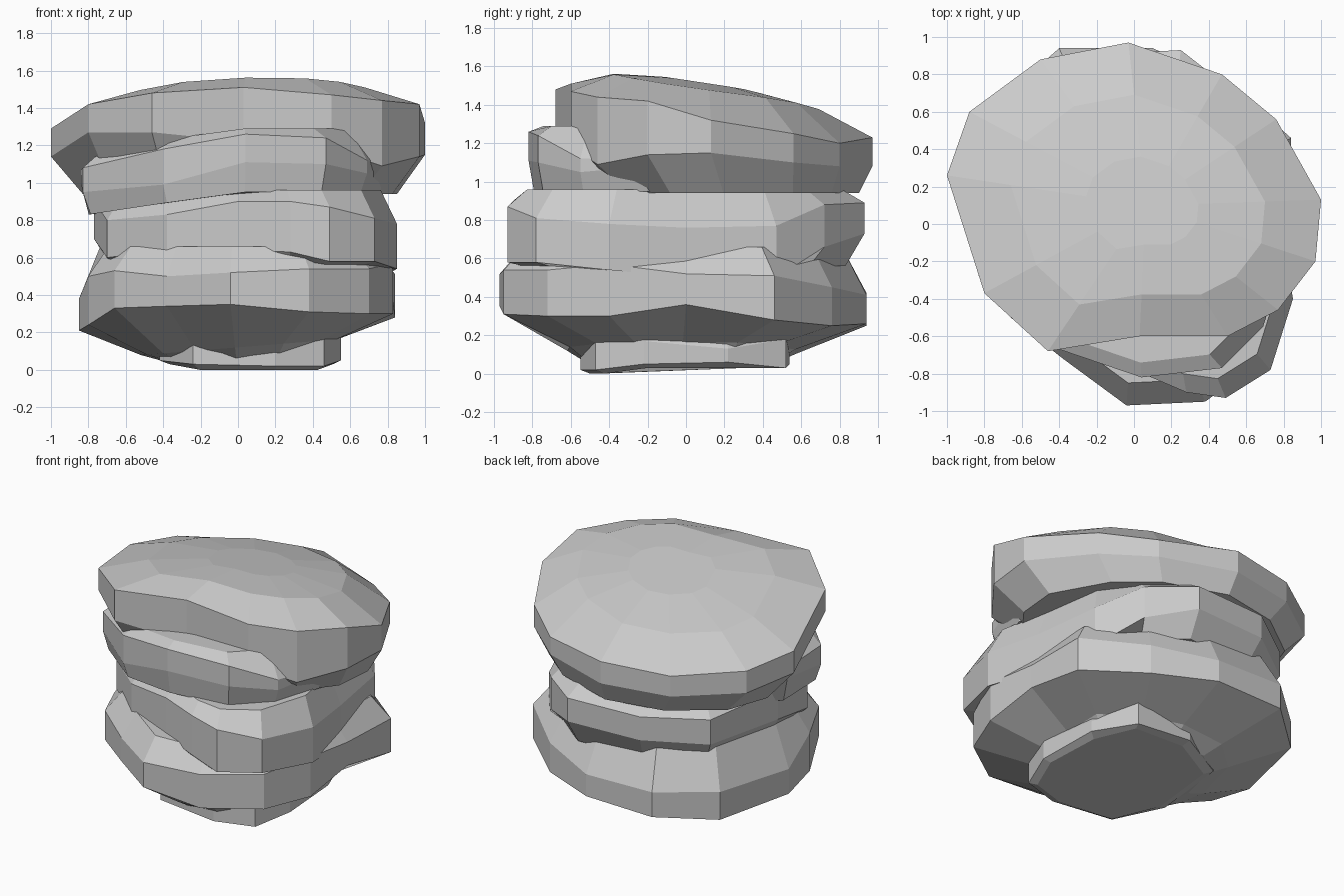
import bpy, bmesh


def slab(name, outline, above, below):
    """Faceted stone layer: outline rows are (x, y, low z, high z);
    above / below are (inset scale, y shift, height function) rings closing the layer."""
    cx = sum(p[0] for p in outline) / len(outline)
    cy = sum(p[1] for p in outline) / len(outline)
    bm = bmesh.new()

    def inset(scale, dy, height):
        pts = [(cx + (p[0] - cx) * scale, cy + (p[1] - cy) * scale + dy) for p in outline]
        return [bm.verts.new((x, y, height(x, y))) for x, y in pts]

    rings = [inset(*ring) for ring in reversed(below)]
    rings.append([bm.verts.new((x, y, lo)) for x, y, lo, hi in outline])
    rings.append([bm.verts.new((x, y, hi)) for x, y, lo, hi in outline])
    rings += [inset(*ring) for ring in above]
    n = len(outline)
    for a, b in zip(rings, rings[1:]):
        for i in range(n):
            j = (i + 1) % n
            bm.faces.new((a[i], a[j], b[j], b[i]))
    # close both ends
    bm.faces.new(rings[0][::-1])
    bm.faces.new(rings[-1])
    bmesh.ops.recalc_face_normals(bm, faces=bm.faces[:])
    mesh = bpy.data.meshes.new(name)
    bm.to_mesh(mesh)
    bm.free()
    obj = bpy.data.objects.new(name, mesh)
    bpy.context.collection.objects.link(obj)
    return obj


def flat(z):
    return lambda x, y: z


def crown(x, y):
    return 1.53 + 0.04 * x - 0.13 * y - 0.13 * (x * x + y * y)


# wide tilted cap stone
slab("cap_stone", [
    (-0.46, -0.68, 1.27, 1.48), (0.03, -0.60, 1.22, 1.51), (0.50, -0.60, 1.18, 1.47),
    (0.77, -0.46, 1.09, 1.44), (0.97, -0.20, 1.14, 1.42), (1.00, 0.13, 1.15, 1.32),
    (0.76, 0.56, 1.10, 1.25), (0.47, 0.80, 1.08, 1.20), (-0.03, 0.97, 1.08, 1.23),
    (-0.50, 0.88, 1.08, 1.22), (-0.88, 0.60, 1.10, 1.25), (-1.00, 0.26, 1.14, 1.29),
    (-0.80, -0.37, 1.27, 1.42)],
    above=[(0.68, 0, crown), (0.3, 0, crown)], below=[(0.84, 0.07, flat(0.94))])

# ledge jutting out under the front and left of the cap
slab("front_ledge", [
    (-0.40, -0.67, 0.99, 1.18), (0.04, -0.82, 1.11, 1.26), (0.47, -0.77, 1.10, 1.24),
    (0.69, -0.55, 1.05, 1.12), (0.80, -0.20, 1.08, 1.12), (0.60, 0.40, 1.05, 1.12),
    (-0.50, 0.50, 0.95, 1.10), (-0.84, 0.10, 1.00, 1.07), (-0.83, -0.28, 0.95, 1.08)],
    above=[(0.86, 0, lambda x, y: 1.29 + 0.15 * min(x, 0))],
    below=[(0.95, 0, lambda x, y: 0.95 + 0.15 * min(x, 0))])

# middle stone
slab("middle_stone", [
    (-0.38, -0.61, 0.64, 0.83), (0.00, -0.78, 0.64, 0.90), (0.28, -0.90, 0.63, 0.90),
    (0.49, -0.93, 0.58, 0.87), (0.73, -0.78, 0.58, 0.81), (0.85, -0.40, 0.54, 0.78),
    (0.78, 0.00, 0.50, 0.76), (0.71, 0.47, 0.50, 0.77), (0.52, 0.72, 0.66, 0.88),
    (0.25, 0.93, 0.73, 0.89), (-0.28, 0.90, 0.73, 0.89), (-0.64, 0.65, 0.70, 0.87),
    (-0.77, 0.10, 0.70, 0.90), (-0.70, -0.32, 0.60, 0.80)],
    above=[(0.88, 0, flat(0.96))], below=[(0.9, 0, flat(0.56))])

# lower stone tapering to the ground
slab("lower_stone", [
    (-0.66, -0.50, 0.33, 0.53), (-0.38, -0.72, 0.34, 0.50), (-0.04, -0.97, 0.35, 0.52),
    (0.38, -0.95, 0.31, 0.54), (0.70, -0.72, 0.30, 0.54), (0.83, -0.40, 0.30, 0.57),
    (0.83, 0.00, 0.36, 0.52), (0.84, 0.46, 0.28, 0.51), (0.50, 0.76, 0.25, 0.45),
    (0.10, 0.94, 0.26, 0.41), (-0.40, 0.94, 0.25, 0.42), (-0.72, 0.66, 0.21, 0.40),
    (-0.85, 0.10, 0.21, 0.38), (-0.80, -0.20, 0.24, 0.50)],
    above=[(0.87, 0, flat(0.66))],
    below=[(0.62, 0, lambda x, y: 0.12 + 0.08 * x), (0.5, 0, flat(0.05))])

# small foot at the bottom
slab("foot", [
    (-0.24, -0.50, 0.03, 0.13), (0.20, -0.55, 0.02, 0.16), (0.46, -0.47, 0.02, 0.17),
    (0.55, -0.22, 0.05, 0.17), (0.53, 0.22, 0.06, 0.13), (0.40, 0.52, 0.03, 0.18),
    (0.00, 0.54, 0.05, 0.16), (-0.36, 0.34, 0.05, 0.10), (-0.42, -0.20, 0.05, 0.10)],
    above=[(0.9, 0, flat(0.24))], below=[(0.9, 0, lambda x, y: 0.03 - 0.03 * (y < -0.3))])
